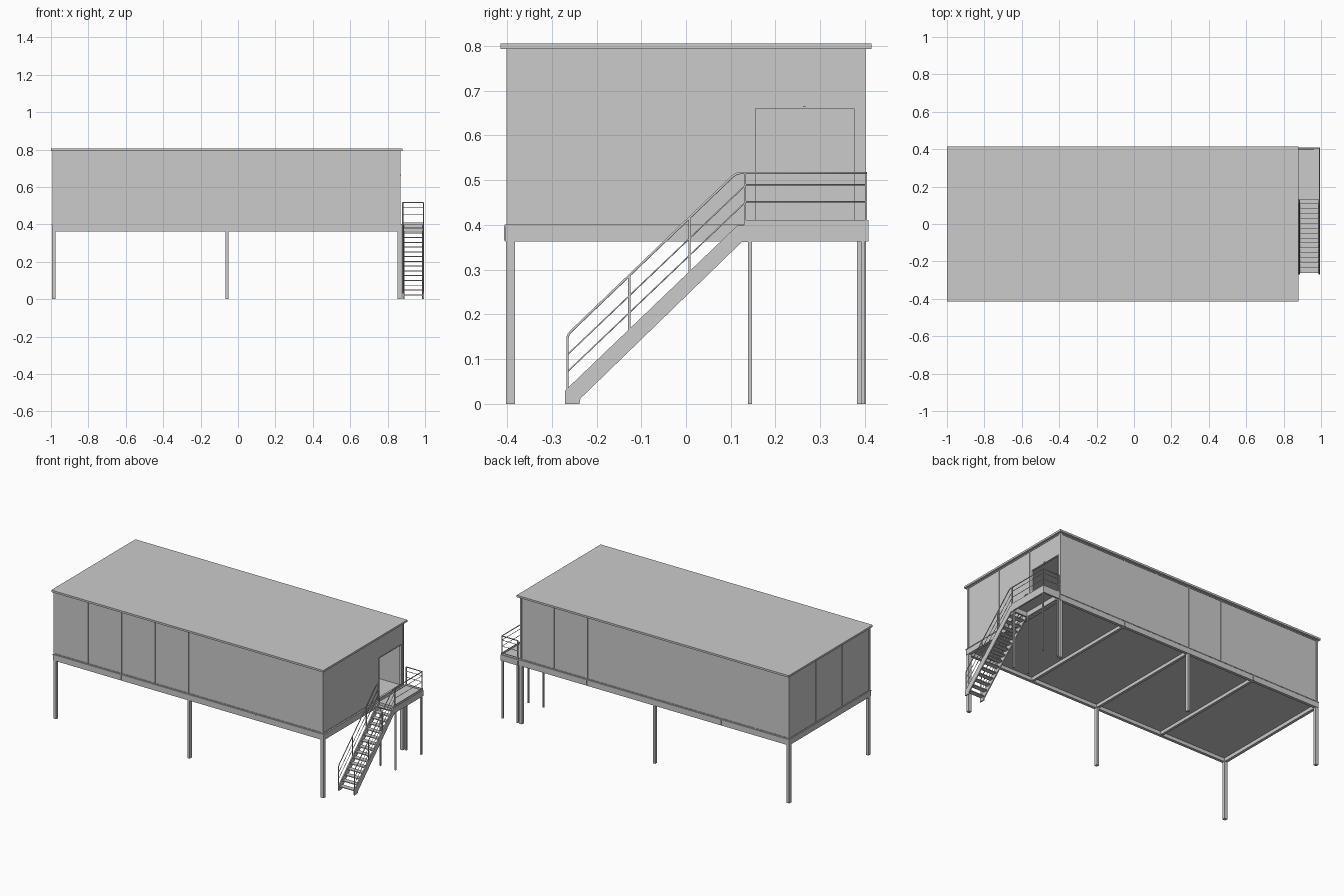
import bpy, bmesh
from mathutils import Vector

if "Cube" in bpy.data.objects:
    bpy.data.objects.remove(bpy.data.objects["Cube"])


def mesh_object(name, bm):
    bmesh.ops.recalc_face_normals(bm, faces=bm.faces)
    me = bpy.data.meshes.new(name)
    bm.to_mesh(me)
    bm.free()
    ob = bpy.data.objects.new(name, me)
    bpy.context.collection.objects.link(ob)
    return ob


def boxes(name, items):
    """One object from boxes given as (x0, x1, y0, y1, z0, z1)."""
    bm = bmesh.new()
    for x0, x1, y0, y1, z0, z1 in items:
        vs = bmesh.ops.create_cube(bm, size=1)["verts"]
        for v in vs:
            v.co = Vector(((x0 + x1) / 2 + v.co.x * (x1 - x0),
                           (y0 + y1) / 2 + v.co.y * (y1 - y0),
                           (z0 + z1) / 2 + v.co.z * (z1 - z0)))
    return mesh_object(name, bm)


def post(x, y, w, z0, z1, d=None):
    d = d or w
    return (x - w / 2, x + w / 2, y - d / 2, y + d / 2, z0, z1)


def tubes(name, paths, r):
    cu = bpy.data.curves.new(name, 'CURVE')
    cu.dimensions = '3D'
    cu.bevel_depth = r
    cu.bevel_resolution = 1
    cu.use_fill_caps = True
    for pts in paths:
        sp = cu.splines.new('POLY')
        sp.points.add(len(pts) - 1)
        for p, co in zip(sp.points, pts):
            p.co = (*co, 1)
    ob = bpy.data.objects.new(name, cu)
    bpy.context.collection.objects.link(ob)
    return ob


X0, X1, XM = -0.99, 0.865, -0.06      # wall extents and middle
YW = 0.398                            # wall half depth
Z0, Z1 = 0.40, 0.793                  # floor and ceiling
T = 0.01                              # wall thickness

# Roof slab
boxes("roof", [(-1, 0.88, -0.415, 0.415, Z1, 0.805)])

# Walls, the right one built around the doorway
DY0, DY1, DZ0, DZ1 = 0.155, 0.375, 0.41, 0.66
boxes("long_walls", [(X0, X1, -YW, -YW + T, Z0, Z1), (X0, X1, YW - T, YW, Z0, Z1)])
boxes("left_wall", [(X0, X0 + T, -YW + T, YW - T, Z0, Z1)])
boxes("right_wall", [(X1 - T, X1, -YW + T, DY0, Z0, Z1),
                     (X1 - T, X1, DY1, YW - T, Z0, Z1),
                     (X1 - T, X1, DY0, DY1, DZ1, Z1),
                     (X1 - T, X1, DY0, DY1, Z0, DZ0)])

# Door frame with the small fitting above it
f = 0.004
boxes("door_frame", [(X1 - T, X1 + 0.003, DY0 - f, DY0, DZ0, DZ1),
                     (X1 - T, X1 + 0.003, DY1, DY1 + f, DZ0, DZ1),
                     (X1 - T, X1 + 0.003, DY0 - f, DY1 + f, DZ1, DZ1 + f),
                     (X1 - T, X1 + 0.003, DY0 - f, DY1 + f, DZ0 - f, DZ0),
                     (X1, X1 + 0.006, 0.261, 0.267, DZ1, DZ1 + 0.006)])

# Joint strips between panels and corner posts
strips = []
for i in range(1, 8):
    x = X0 + (X1 - X0) * i / 8
    strips += [post(x, s * YW, 0.004, Z0, Z1) for s in (-1, 1)]
for y in (-0.13, 0.132):
    strips += [post(x, y, 0.004, Z0, Z1) for x in (X0, X1)]
boxes("panel_joints", strips)
boxes("corner_posts", [post(x, s * (YW - 0.003), 0.012, Z0, Z1)
                       for x in (X0 + 0.003, X1 - 0.003) for s in (-1, 1)])
boxes("wall_trim", [(X0 - 0.003, X1 + 0.003, s * YW - 0.003, s * YW + 0.003, z, z + 0.006)
                    for s in (-1, 1) for z in (Z0, Z1 - 0.006)] +
      [(x - 0.003, x + 0.003, -YW, YW, z, z + 0.006)
       for x in (X0, X1) for z in (Z0 - 0.002, Z1 - 0.006)])

# Floor deck and base frame with cross beams
BX0, BX1, BY = -0.995, 0.875, 0.404
boxes("floor_deck", [(BX0 + 0.005, BX1 - 0.005, -BY + 0.005, BY - 0.005, 0.385, 0.40)])
beams = [(BX0, BX1, -BY, -BY + 0.018, 0.363, 0.398), (BX0, BX1, BY - 0.018, BY, 0.363, 0.398),
         (BX0, BX0 + 0.018, -BY, BY, 0.363, 0.398), (BX1 - 0.018, BX1, -BY, BY, 0.363, 0.398)]
beams += [post(XM + dx, 0, 0.016, 0.365, 0.39, 2 * BY - 0.03) for dx in (-0.465, 0, 0.465)]
boxes("base_frame", beams)
boxes("base_ledge", [(BX0 - 0.002, BX1 + 0.002, -BY - 0.002, BY + 0.002, 0.396, 0.401)])
boxes("beam_joint_plates", [post(XM + dx, s * BY, 0.006, 0.365, 0.396)
                            for dx in (-0.465, 0.465) for s in (-1, 1)])

# Main columns
boxes("columns", [post(x, s * 0.392, 0.02, 0, 0.37)
                  for x in (-0.985, 0.863) for s in (-1, 1)] +
      [post(XM, s * 0.392, 0.016, 0, 0.37, 0.02) for s in (-1, 1)])

# Landing: deck, edge beams and legs
LX0, LX1, LY0, LY1 = 0.88, 0.995, 0.13, 0.408
boxes("landing_deck", [(LX0, LX1, LY0, LY1, 0.392, 0.40)])
boxes("landing_frame", [(LX0, LX0 + 0.01, LY0, LY1, 0.363, 0.392),
                        (LX1 - 0.01, LX1, LY0, LY1, 0.363, 0.392),
                        (LX0, LX1, LY0, LY0 + 0.01, 0.363, 0.392),
                        (LX0, LX1, LY1 - 0.01, LY1, 0.363, 0.392)])
boxes("landing_legs", [post(x, y, 0.009, 0, 0.37)
                       for x in (0.885, 0.989) for y in (0.143, 0.396)])

# Stair stringers: one profile extruded on each side
profile = [(-0.27, 0), (-0.238, 0), (-0.236, 0.012), (0.125, 0.362),
           (0.14, 0.362), (0.14, 0.40), (0.116, 0.40), (-0.27, 0.03)]
bm = bmesh.new()
for x in (0.88, 0.987):
    face = bm.faces.new([bm.verts.new((x, y, z)) for y, z in profile])
    out = bmesh.ops.extrude_face_region(bm, geom=[face])["geom"]
    bmesh.ops.translate(bm, vec=(0.007, 0, 0),
                        verts=[g for g in out if isinstance(g, bmesh.types.BMVert)])
mesh_object("stair_stringers", bm)

# Treads
treads = []
for i in range(15):
    z = 0.026 + i * 0.0255
    y = -0.262 + i * 0.0255 / 0.961
    treads.append((0.883, 0.991, y, y + 0.029, z - 0.005, z))
boxes("stair_treads", treads)

# Railings on both sides of the stair, continuing round the landing
XI, XO, YB = 0.881, 0.991, 0.402
handrails, thin, posts = [], [], []
for x in (XI, XO):
    rail = [(x, -0.265, 0.03), (x, -0.265, 0.148), (x, -0.262, 0.156), (x, -0.255, 0.164),
            (x, 0.105, 0.509), (x, 0.113, 0.514), (x, 0.122, 0.516), (x, 0.132, 0.516)]
    if x == XO:
        rail += [(x, YB, 0.516), (XI, YB, 0.516)]
    handrails.append(rail)
    for z in (0.11, 0.072):
        thin.append([(x, -0.265, z), (x, 0.132, z + 0.378)])
    for y, z0, z1 in ((-0.127, 0.165, 0.286), (0.008, 0.295, 0.415), (0.132, 0.39, 0.515)):
        posts.append(post(x, y, 0.005, z0, z1))
for z in (0.49, 0.452):
    thin.append([(XO, 0.132, z), (XO, YB, z), (XI, YB, z)])
posts += [post(x, YB, 0.005, 0.39, 0.515) for x in (XI, XO)]
tubes("handrails", handrails, 0.003)
tubes("rail_bars", thin, 0.0017)
boxes("rail_posts", posts)
boxes("toe_boards", [(XO - 0.001, XO + 0.002, LY0, LY1, 0.40, 0.411),
                     (LX0, LX1, YB - 0.001, YB + 0.002, 0.40, 0.411)])
